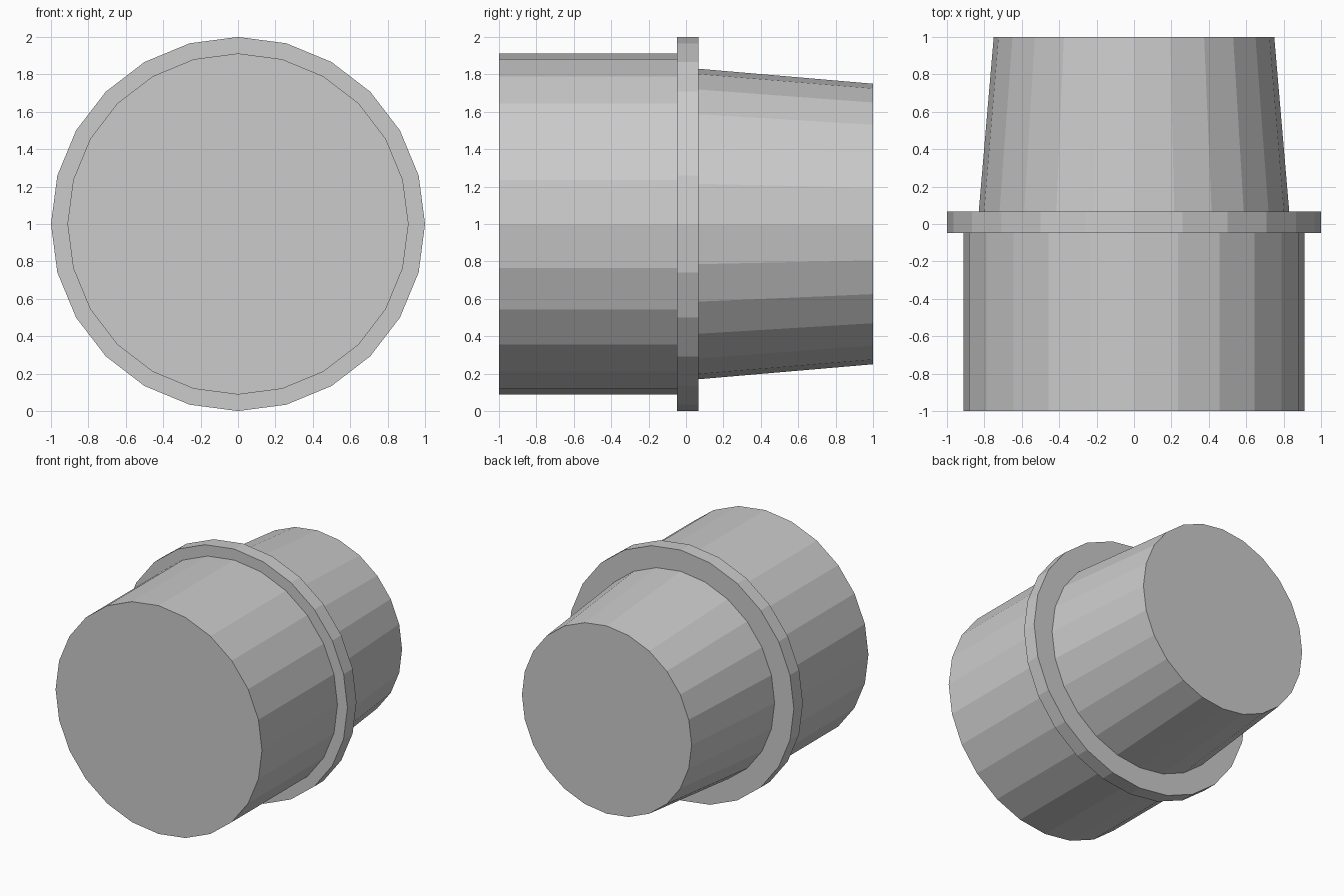
import bpy, bmesh
from math import sin, cos, pi

if "Cube" in bpy.data.objects:
    bpy.data.objects.remove(bpy.data.objects["Cube"])

SIDES = 24

# Half outline of the plug as (radius, y): straight body, thin flange, tapered end
PROFILE = [
    (0.912, -1.0), (0.912, -0.047),
    (1.0, -0.047), (1.0, 0.067),
    (0.83, 0.067), (0.75, 1.0),
]


def lathe_along_y(name, profile, height):
    """Spin a profile around a horizontal axis and cap both ends."""
    bm = bmesh.new()
    rings = []
    for r, y in profile:
        angles = [2 * pi * i / SIDES for i in range(SIDES)]
        rings.append([bm.verts.new((r * sin(a), y, height + r * cos(a))) for a in angles])
    for a, b in zip(rings, rings[1:]):
        for i in range(SIDES):
            j = (i + 1) % SIDES
            bm.faces.new((a[i], a[j], b[j], b[i]))
    bm.faces.new(rings[0])
    bm.faces.new(rings[-1])
    bmesh.ops.recalc_face_normals(bm, faces=bm.faces)
    mesh = bpy.data.meshes.new(name)
    bm.to_mesh(mesh)
    bm.free()
    obj = bpy.data.objects.new(name, mesh)
    bpy.context.collection.objects.link(obj)
    return obj


# Flanged plug lying on its side, axis one unit above the floor
lathe_along_y("flanged_plug", PROFILE, 1.0)
